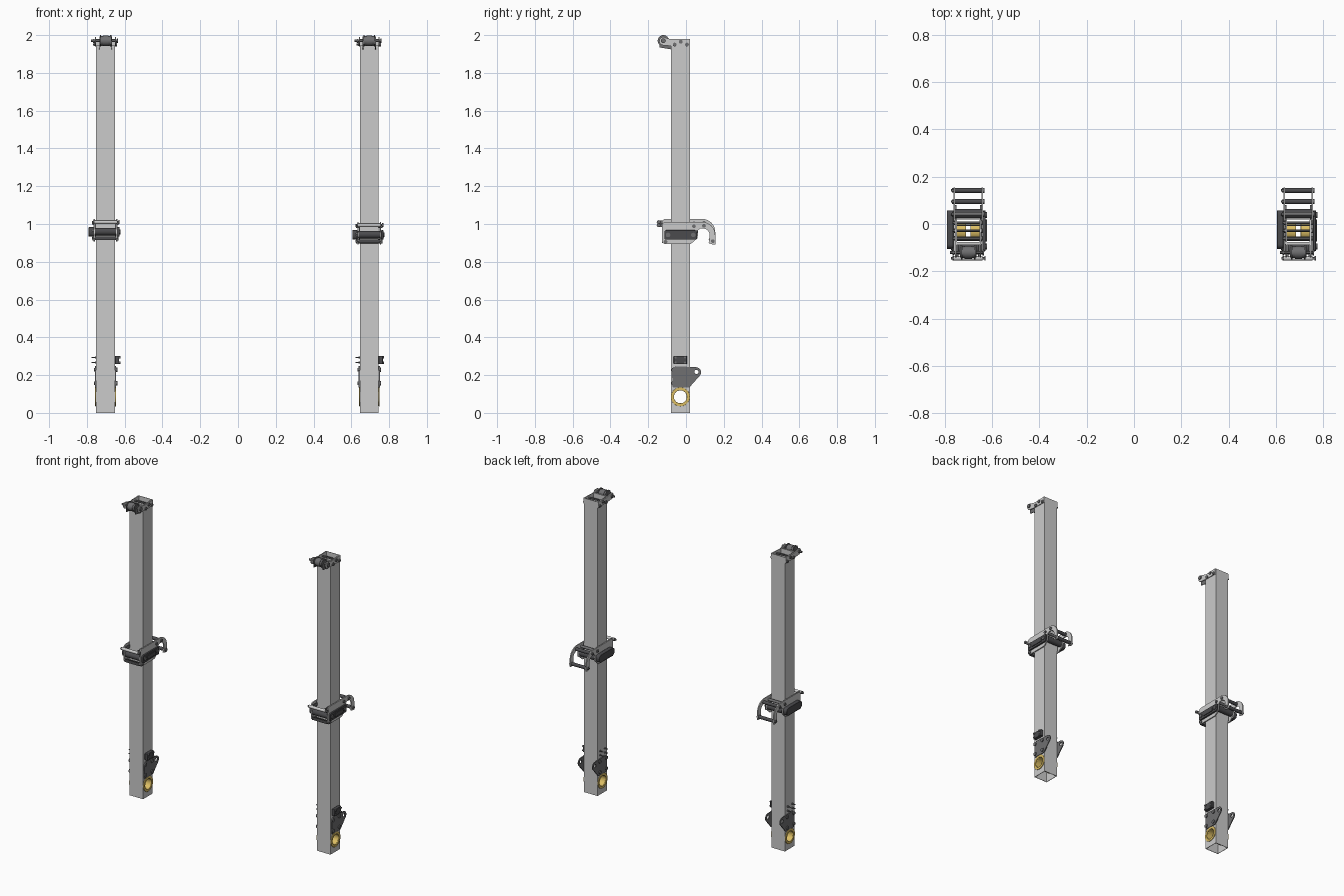
import bpy, bmesh
from math import pi, cos, sin, radians
from mathutils import Matrix

if "Cube" in bpy.data.objects:
    bpy.data.objects.remove(bpy.data.objects["Cube"])

CY = -0.03  # post centre in y


def material(name, rgb):
    m = bpy.data.materials.new(name)
    m.diffuse_color = (*rgb, 1)
    m.use_nodes = True
    m.node_tree.nodes["Principled BSDF"].inputs["Base Color"].default_value = m.diffuse_color
    return m


GOLD = material("brass", (0.72, 0.52, 0.13))
DARK = material("dark_plastic", (0.07, 0.07, 0.075))
STEEL = material("dark_steel", (0.16, 0.16, 0.165))
# local (x, y, z) -> world (y, z, x)
TO_SIDE = Matrix(((0, 0, 1, 0), (1, 0, 0, 0), (0, 1, 0, 0), (0, 0, 0, 1)))


def arc(y, z, r, a0, a1, n=8):
    return [(y + r * cos(radians(a0 + (a1 - a0) * i / n)),
             z + r * sin(radians(a0 + (a1 - a0) * i / n))) for i in range(n + 1)]


def circle(y, z, r, n=24):
    return arc(y, z, r, 0, 360, n)[:-1]


def rounded(y0, y1, z0, z1, r):
    return (arc(y1 - r, z1 - r, r, 0, 90, 4) + arc(y0 + r, z1 - r, r, 90, 180, 4)
            + arc(y0 + r, z0 + r, r, 180, 270, 4) + arc(y1 - r, z0 + r, r, 270, 360, 4))


def plate(name, loops, x0, x1, mat=None, bevel=0):
    """Extrude a y-z outline (plus hole loops) along x."""
    cu = bpy.data.curves.new(name, 'CURVE')
    cu.dimensions = '2D'
    cu.fill_mode = 'BOTH'
    cu.extrude = (x1 - x0) / 2
    for pts in loops:
        sp = cu.splines.new('POLY')
        sp.points.add(len(pts) - 1)
        for p, (y, z) in zip(sp.points, pts):
            p.co = (y, z, 0, 1)
        sp.use_cyclic_u = True
    tmp = bpy.data.objects.new("tmp", cu)
    bpy.context.collection.objects.link(tmp)
    dg = bpy.context.evaluated_depsgraph_get()
    me = bpy.data.meshes.new_from_object(tmp.evaluated_get(dg))
    bpy.data.objects.remove(tmp)
    bm = bmesh.new()
    bm.from_mesh(me)
    bmesh.ops.remove_doubles(bm, verts=bm.verts, dist=1e-5)
    bmesh.ops.transform(bm, matrix=Matrix.Translation(((x0 + x1) / 2, 0, 0)) @ TO_SIDE, verts=bm.verts)
    bmesh.ops.recalc_face_normals(bm, faces=bm.faces)
    bm.to_mesh(me)
    bm.free()
    return finish(name, me, mat, bevel)


def finish(name, me, mat, bevel=0):
    me.materials.clear()
    if mat:
        me.materials.append(mat)
    ob = bpy.data.objects.new(name, me)
    bpy.context.collection.objects.link(ob)
    if bevel:
        md = ob.modifiers.new("bevel", 'BEVEL')
        md.width, md.segments, md.limit_method = bevel, 2, 'ANGLE'
    bpy.ops.object.select_all(action='DESELECT')
    ob.select_set(True)
    bpy.context.view_layer.objects.active = ob
    bpy.ops.object.shade_smooth_by_angle()
    return ob


def rod(name, y, z, parts, mat=STEEL):
    """Stepped rod along x; parts are (x0, x1, radius, sides)."""
    bm = bmesh.new()
    for x0, x1, r, n in parts:
        m = Matrix.Translation(((x0 + x1) / 2, y, z)) @ Matrix.Rotation(pi / 2, 4, 'Y')
        bmesh.ops.create_cone(bm, cap_ends=True, segments=n, radius1=r, radius2=r,
                              depth=x1 - x0, matrix=m)
    me = bpy.data.meshes.new(name)
    bm.to_mesh(me)
    bm.free()
    return finish(name, me, mat)


def bolt(name, y, z, x0, x1, r=0.004, tail=0.008):
    """Bolt along x: head outside x1, nut outside x0 with a threaded tail."""
    c = x0
    return rod(name, y, z, [(c - 0.006 - tail, x1, r, 12), (c - 0.006, c, r * 1.9, 6),
                            (x1, x1 + 0.006, r * 2, 16)])


def box(name, x0, x1, y0, y1, z0, z1, mat=None, bevel=0):
    return plate(name, [[(y0, z0), (y1, z0), (y1, z1), (y0, z1)]], x0, x1, mat, bevel)


def column(cx, dz):
    def X(a, b):
        return cx + a, cx + b

    # hollow square post, side walls pierced for the bushings
    for s0, s1 in ((-0.05, -0.047), (0.047, 0.05)):
        plate("post_side", [[(-0.08, 0), (0.02, 0), (0.02, 1.98), (-0.08, 1.98)],
                            circle(CY, 0.085, 0.041, 32)], *X(s0, s1))
    box("post_front", *X(-0.047, 0.047), -0.08, -0.077, 0, 1.98)
    box("post_back", *X(-0.047, 0.047), 0.017, 0.02, 0, 1.98)

    # brass bushings
    for s in (-1, 1):
        for nm, ro, a, b in (("bushing_flange", 0.05, 0.05, 0.055), ("bushing_sleeve", 0.041, 0.01, 0.0505)):
            plate(nm, [circle(CY, 0.085, ro, 32), circle(CY, 0.085, 0.034, 32)],
                  *X(min(s * a, s * b), max(s * a, s * b)), GOLD, 0.001)

        # lower ear bracket
        ear = ([(-0.07, 0.135), (0.018, 0.135)] + arc(0.053, 0.215, 0.027, -45, 90)
               + [(-0.055, 0.247), (-0.075, 0.225)])
        sx = X(0.05, 0.056) if s > 0 else X(-0.056, -0.05)
        plate("ear_bracket", [ear, circle(0.055, 0.217, 0.011, 16)], *sx, STEEL)
        # top head side plates
        head = ([(0.018, 1.94), (0.018, 1.98), (-0.07, 1.976)]
                + arc(-0.12, 1.968, 0.022, 50, 270, 10) + [(-0.075, 1.942)])
        plate("head_plate", [head], *(X(0.05, 0.055) if s > 0 else X(-0.055, -0.05)))
        # roller cheeks
        cheek = arc(-0.12, 1.97, 0.022, 0, 180) + [(-0.14, 1.935), (-0.08, 1.925), (-0.08, 1.95)]
        plate("roller_cheek", [cheek], *(X(0.031, 0.035) if s > 0 else X(-0.035, -0.031)), STEEL)

    for y in (-0.065, 0.005):
        for z in (0.157, 0.228):
            bolt("ear_bolt", y, z, *X(-0.056, 0.056), r=0.006, tail=0.0)

    # storage block with through bolts
    box("side_block", *X(0.05, 0.072), -0.065, 0.005, 0.258, 0.302, DARK, 0.003)
    for z in (0.266, 0.294):
        for y in (-0.055, -0.005):
            bolt("block_bolt", y, z, *X(-0.05, 0.072), r=0.003, tail=0.018)

    # top head
    box("head_web", *X(-0.05, 0.05), -0.088, -0.08, 1.942, 1.978)
    for y, z in ((-0.06, 1.95), (-0.028, 1.965), (0.005, 1.95)):
        bolt("head_bolt", y, z, *X(-0.055, 0.055), r=0.005, tail=0.006)
    rod("head_roller", -0.12, 1.97, [(*X(-0.03, 0.03), 0.024, 32), (*X(-0.03, -0.024), 0.03, 32),
                                     (*X(0.024, 0.03), 0.03, 32), (*X(-0.015, 0.015), 0.027, 32)])
    bolt("head_axle", -0.12, 1.97, *X(-0.06, 0.06), r=0.0065, tail=0.012)

    # slider hook plates
    hook = ([(-0.128, 0.925 + dz), (-0.115, 0.91 + dz), (0.025, 0.91 + dz), (0.06, 0.94 + dz),
             (0.06, 0.98 + dz), (0.075, 0.992 + dz)]
            + arc(0.09, 0.957 + dz, 0.035, 90, 0)
            + [(0.125, 0.925 + dz), (0.118, 0.915 + dz), (0.14, 0.908 + dz), (0.155, 0.908 + dz)]
            + arc(0.085, 0.957 + dz, 0.07, 0, 90) + arc(-0.108, 1.007 + dz, 0.02, 90, 180, 4))
    for a, b in ((-0.063, -0.056), (0.056, 0.063)):
        plate("hook_plate", [hook], *X(a, b))
    for a, b in ((-0.055, -0.0502), (0.0502, 0.055)):
        box("slider_liner", *X(a, b), -0.08, 0.02, 0.92 + dz, 1.02 + dz, DARK)

    # side grip pads: padded handle on the left, slim framed pad on the right
    plate("left_grip", [rounded(-0.105, 0.058, 0.933 + dz, 0.983 + dz, 0.02)], *X(-0.09, -0.063), DARK, 0.009)
    plate("right_grip", [rounded(-0.115, 0.058, 0.933 + dz, 0.983 + dz, 0.01)], *X(0.063, 0.074), DARK, 0.002)
    plate("right_grip_face", [rounded(-0.075, 0.018, 0.945 + dz, 0.971 + dz, 0.005)], *X(0.074, 0.079), DARK)
    for y in (-0.095, 0.038):
        bolt("grip_bolt", y, 0.958 + dz, *X(-0.062, 0.074), r=0.006, tail=0)

    # slider cross members: rollers, tie bars and hook cushions
    for nm, y, z, r, mat in (("front_roller", -0.104, 0.96, 0.02, DARK), ("rear_roller", 0.044, 0.96, 0.02, DARK),
                             ("hook_bar", 0.142, 0.925, 0.011, DARK), ("hook_cushion", 0.095, 1.006, 0.011, DARK),
                             ("top_tie", 0.042, 1.004, 0.009, STEEL), ("front_tie", -0.108, 0.922, 0.008, STEEL)):
        rod(nm, y, z + dz, [(*X(-0.056, 0.056), r, 20)], mat)
        bolt(nm + "_bolt", y, z + dz, *X(-0.063, 0.063), r=0.005, tail=0.004)
    box("slider_front_plate", *X(-0.056, 0.056), -0.128, -0.122, 0.915 + dz, 0.935 + dz, DARK)

    # front latch rod held by two lugs
    for a, b in ((-0.05, -0.042), (0.042, 0.05)):
        box("latch_lug", *X(a, b), -0.145, -0.085, 1.0 + dz, 1.018 + dz, STEEL, 0.002)
    rod("latch_bar", -0.145, 1.01 + dz, [(*X(-0.06, 0.06), 0.01, 16)], None)
    bolt("latch_pin", -0.145, 1.01 + dz, *X(-0.06, 0.068), r=0.005, tail=0.006)


column(-0.701, 0)
column(0.695, -0.016)
